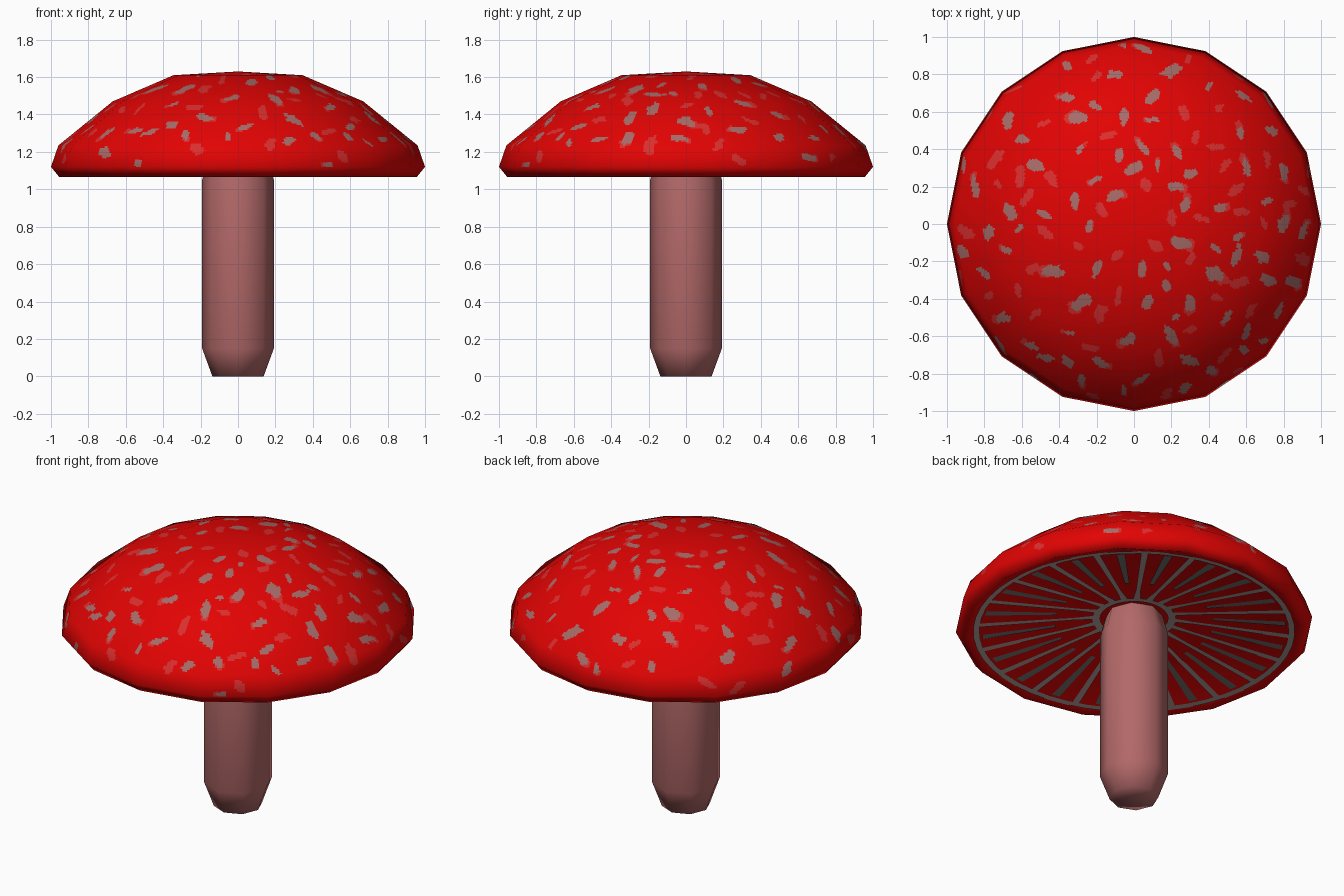
import bpy, bmesh, math, random
from mathutils import Vector, noise
from mathutils.bvhtree import BVHTree
from mathutils.interpolate import poly_3d_calc
from mathutils.kdtree import KDTree

random.seed(7)
if "Cube" in bpy.data.objects:
    bpy.data.objects.remove(bpy.data.objects["Cube"], do_unlink=True)


def material(name, r, g, b):
    m = bpy.data.materials.new(name)
    m.use_nodes = True
    m.diffuse_color = (r, g, b, 1)
    m.node_tree.nodes["Principled BSDF"].inputs["Base Color"].default_value = (r, g, b, 1)
    return m


RED = material("cap red", 0.76, 0.001, 0.001)
PALE_RED = material("pale red spot", 0.7, 0.028, 0.028)
GREY = material("grey spot", 0.38, 0.15, 0.14)
STEM = material("stem pink", 0.45, 0.14, 0.14)
GILL = material("gill grey", 0.48, 0.36, 0.34)
DARK_GILL = material("dark gill grey", 0.19, 0.18, 0.17)


def finish(name, bm, mats, smooth=False):
    me = bpy.data.meshes.new(name)
    bm.to_mesh(me)
    for m in mats:
        me.materials.append(m)
    for p in me.polygons:
        p.use_smooth = smooth
    ob = bpy.data.objects.new(name, me)
    bpy.context.collection.objects.link(ob)
    return ob


def lathe(profile, sides):
    """Turn a (radius, z) profile; zero radius makes a pole."""
    bm = bmesh.new()
    rings = []
    for r, z in profile:
        count = sides if r > 0 else 1
        rings.append([bm.verts.new((r * math.cos(math.tau * i / sides),
                                    r * math.sin(math.tau * i / sides), z))
                      for i in range(count)])
    for low, high in zip(rings, rings[1:]):
        for i in range(sides):
            j = (i + 1) % sides
            if len(low) == 1:
                bm.faces.new((low[0], high[j], high[i]))
            elif len(high) == 1:
                bm.faces.new((low[i], low[j], high[0]))
            else:
                bm.faces.new((low[i], low[j], high[j], high[i]))
    bmesh.ops.recalc_face_normals(bm, faces=bm.faces)
    bm.normal_update()
    bm.faces.ensure_lookup_table()
    return bm


# Stem: eight-sided post tapered at both ends, its top inside the hollow cap
stem = lathe([(0, 0), (0.137, 0), (0.192, 0.15), (0.192, 1.05), (0.155, 1.19)], 8)
finish("stem", stem, [STEM], True)

# Cap: sixteen-sided dome with a shallow hollow underside
HUB, LIP, LIP_R, RIM = 1.19, 1.08, 0.92, 1.12
base = lathe([(0, HUB), (LIP_R, LIP), (0.955, 1.065), (1, RIM), (0.96, 1.235),
              (0.67, 1.47), (0.345, 1.61), (0, 1.63)], 16)
surface = BVHTree.FromBMesh(base)

# Spot centres: the prominent ones, then an even random fill
centres = [Vector(p) for p in (
    (.05, .94), (-.1, .8), (.1, .68), (-.3, .57), (-.67, .56), (-.52, .31), (-.48, .05),
    (-.1, .15), (.22, .2), (0, .3), (.2, .82), (.57, .48), (.73, .5), (.6, .3), (.8, .28),
    (.25, -.1), (.04, -.24), (-.2, -.24), (-.43, -.25), (.43, -.27), (.55, -.17),
    (.69, -.18), (.8, 0), (.72, -.3), (.3, -.42), (-.28, -.42), (.07, -.42), (.5, -.5),
    (.2, -.6), (-.03, -.62), (-.18, -.74), (-.35, -.74), (.04, -.83), (.3, -.73),
    (-.55, -.65), (-.7, -.5), (-.93, -.15), (-.78, -.05), (-.85, .2))]
LISTED = len(centres)
for _ in range(3000):
    r, a = 0.985 * math.sqrt(random.random()), random.uniform(0, math.tau)
    p = Vector((r * math.cos(a), r * math.sin(a)))
    if len(centres) < 140 and r > 0.15 and all((p - q).length > 0.1 for q in centres):
        centres.append(p)

spots = []
for i, p in enumerate(centres):
    hit, normal, _, _ = surface.ray_cast(Vector((p.x, p.y, 3)), Vector((0, 0, -1)))
    if hit is None:
        continue
    turn = math.atan2(p.y, p.x) + random.gauss(0, 0.8)
    along = Vector((math.cos(turn), math.sin(turn), 0))
    along = (along - normal * along.dot(normal)).normalized()
    length = random.uniform(0.045, 0.06) if i < LISTED else random.uniform(0.03, 0.055)
    width = length * random.uniform(0.4, 0.65)
    grey = i < LISTED or random.random() < 0.55
    spots.append((hit, along, length, width, 1 if grey else 2))
    if random.random() < 0.4:  # pale patch beside the spot
        spots.append((hit + along * length * 0.8, along, length * 0.7, width, 2))
tree = KDTree(len(spots))
for i, spot in enumerate(spots):
    tree.insert(spot[0], i)
tree.balance()


def spot_colour(point):
    ragged = 0.9 * noise.noise(point * 28)
    found = set()
    for _, i, _ in tree.find_range(point, 0.09):
        centre, along, length, width, index = spots[i]
        offset = point - centre
        a = offset.dot(along)
        b2 = max(offset.length_squared - a * a, 0)
        if (a / length) ** 2 + b2 / width ** 2 + ragged < 1:
            found.add(index)
    return min(found, default=0)


# Cut the dome finely so the spots are faces of the cap itself
cap = base.copy()
bmesh.ops.subdivide_edges(
    cap, edges=[e for e in cap.edges if all(v.co.z > RIM - 0.001 and
                (v.co.z > HUB + 0.01 or v.co.xy.length > 0.98) for v in e.verts)],
    cuts=25, use_grid_fill=True)
for f in cap.faces:
    f.material_index = spot_colour(f.calc_center_median())


def smooth_normal(point):
    face = base.faces[surface.find_nearest(point)[2]]
    weights = poly_3d_calc([v.co for v in face.verts], point)
    return sum((v.normal * w for v, w in zip(face.verts, weights)), Vector()).normalized()


cap_object = finish("cap", cap, [RED, GREY, PALE_RED], True)
cap_object.data.normals_split_custom_set_from_vertices(
    [smooth_normal(v.co) for v in cap_object.data.vertices])

# Gills: thin painted strips and rings following the hollow underside
gills = bmesh.new()


def strip(points, mat, drop):
    corners = []
    for x, y in points:
        z = HUB + (LIP - HUB) * math.hypot(x, y) / LIP_R
        corners.append(gills.verts.new((x, y, z - drop)))
    f = gills.faces.new(corners)
    f.normal_update()
    if f.normal.z > 0:
        f.normal_flip()
    f.material_index = mat


def spoke(angle, inner, outer, w_in, w_out, mat, drop):
    u = Vector((math.cos(angle), math.sin(angle)))
    v = Vector((-u.y, u.x))
    strip([u * inner - v * w_in, u * outer - v * w_out,
           u * outer + v * w_out, u * inner + v * w_in], mat, drop)


def ring(inner, outer, mat, drop, segments=48):
    for i in range(segments):
        a, b = math.tau * i / segments, math.tau * (i + 1) / segments
        strip([(r * math.cos(t), r * math.sin(t))
               for r, t in ((inner, a), (outer, a), (outer, b), (inner, b))], mat, drop)


COUNT = 20
for i in range(COUNT):
    a = math.tau * i / COUNT
    spoke(a, 0.2, 0.34, 0.022, 0.013, 0, 0.006)
    spoke(a, 0.34, 0.88, 0.013, 0.02, 0, 0.006)
    spoke(a + math.pi / COUNT, 0.44, 0.85, 0.013, 0.024, 1, 0.005)
ring(0.865, 0.9, 0, 0.007)
ring(0.19, 0.235, 0, 0.007)
finish("gills", gills, [GILL, DARK_GILL])
